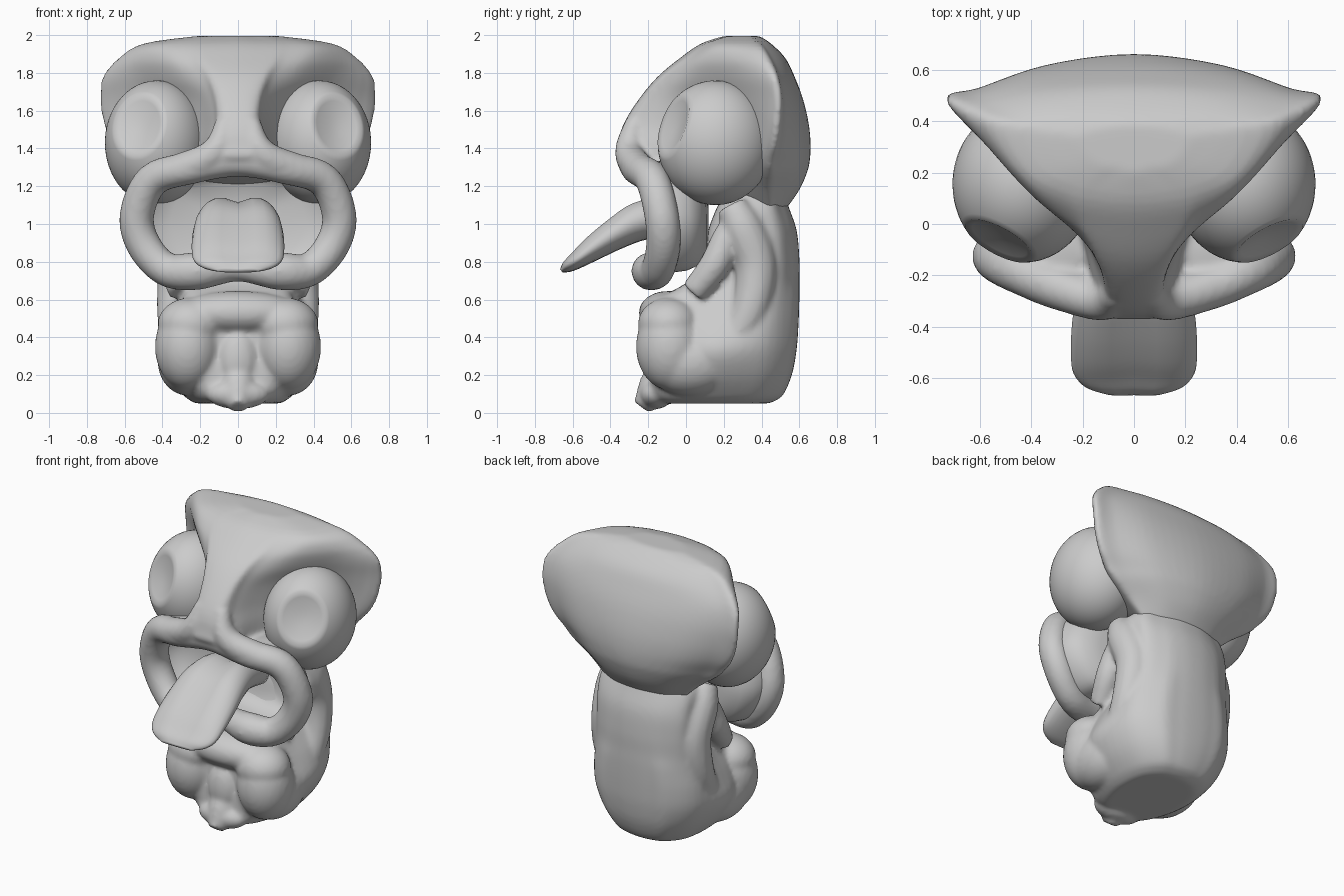
import bpy, bmesh, math
from mathutils import Vector, Matrix

if "Cube" in bpy.data.objects:
    bpy.data.objects.remove(bpy.data.objects["Cube"])


def spline(p, n, closed):
    """Catmull-Rom resampling, n steps per span."""
    m, out = len(p), []
    for i in range(m if closed else m - 1):
        if closed:
            a, b, c, d = (p[(i + k) % m] for k in (-1, 0, 1, 2))
        else:
            a, b, c, d = (p[min(max(i + k, 0), m - 1)] for k in (-1, 0, 1, 2))
        for s in range(n):
            t = s / n
            out.append(0.5 * (2 * b + (c - a) * t + (2 * a - 5 * b + 4 * c - d) * t * t
                              + (3 * b - a - 3 * c + d) * t ** 3))
    if not closed:
        out.append(p[-1].copy())
    return out


def skin(bm, rings, caps=(True, True), loop=False):
    vs = [[bm.verts.new(p) for p in r] for r in rings]
    n, m = len(vs[0]), len(vs)
    for i in range(m if loop else m - 1):
        a, b = vs[i], vs[(i + 1) % m]
        for j in range(n):
            k = (j + 1) % n
            bm.faces.new((a[j], a[k], b[k], b[j]))
    if not loop:
        if caps[0]:
            bm.faces.new(vs[0])
        if caps[1]:
            bm.faces.new(vs[-1])


def along(rings, n):
    """Resample a stack of rings lengthwise."""
    return [list(r) for r in zip(*[spline(list(c), n, False) for c in zip(*rings)])]


def half_slice(z, half):
    """Horizontal slice from a half outline running front to back."""
    pts = [Vector((x, y, z)) for x, y in half]
    return spline(pts + [Vector((-p.x, p.y, p.z)) for p in pts[-2:0:-1]], 5, True)


def tube(bm, path, ref=Vector((1, 0, 0)), closed=False):
    """Round tube; path points are (x, y, z, radius)."""
    pts = spline([Vector(p) for p in path], 6, closed)
    rings, m = [], len(pts)
    for i, p in enumerate(pts):
        a = pts[i - 1] if closed or i else p
        b = pts[(i + 1) % m] if closed or i < m - 1 else p
        t = (b - a).to_3d().normalized()
        u = t.cross(ref).normalized()
        v = u.cross(t)
        rings.append([p.to_3d() + p.w * (u * math.cos(k * math.pi / 8) + v * math.sin(k * math.pi / 8))
                      for k in range(16)])
    skin(bm, rings, loop=closed)


def blob(bm, loc, size):
    bmesh.ops.create_uvsphere(bm, u_segments=32, v_segments=20, radius=1,
                              matrix=Matrix.Translation(loc) @ Matrix.Diagonal((*size, 1)))


def finish(name, bm, voxel=None, smooth=4):
    bmesh.ops.recalc_face_normals(bm, faces=bm.faces)
    me = bpy.data.meshes.new(name)
    bm.to_mesh(me)
    bm.free()
    me.shade_smooth()
    ob = bpy.data.objects.new(name, me)
    bpy.context.collection.objects.link(ob)
    if voxel:
        r = ob.modifiers.new("blend", 'REMESH')
        r.mode, r.voxel_size, r.use_smooth_shade = 'VOXEL', voxel, True
        s = ob.modifiers.new("soften", 'SMOOTH')
        s.factor, s.iterations = 0.5, smooth


# Head shell: z, front y, nose half width, two brow points, side tip, back y
head = [
    (1.08, .32, .12, (.20, .34), (.25, .37), (.30, .44), .53),
    (1.18, .20, .18, (.26, .26), (.33, .33), (.41, .43), .60),
    (1.27, -.12, .18, (.24, .08), (.35, .26), (.53, .43), .64),
    (1.33, -.35, .15, (.22, .00), (.36, .25), (.59, .43), .655),
    (1.42, -.36, .14, (.21, -.02), (.36, .24), (.66, .45), .66),
    (1.53, -.33, .12, (.21, -.01), (.38, .24), (.705, .465), .65),
    (1.66, -.25, .13, (.24, .01), (.43, .23), (.725, .475), .62),
    (1.78, -.15, .17, (.32, .05), (.51, .25), (.715, .46), .575),
    (1.88, -.03, .22, (.38, .10), (.53, .26), (.63, .42), .525),
    (1.955, .08, .22, (.37, .17), (.45, .26), (.50, .38), .45),
    (1.995, .20, .09, (.15, .24), (.19, .28), (.22, .34), .39),
]
bm = bmesh.new()
slices = []
for z, yf, wn, m1, m2, (tx, ty), yb in head:
    slices.append(half_slice(z, [(0, yf), (wn * .8, yf + .02), (wn * 1.1, yf * .6 + m1[1] * .4), m1, m2, (tx, ty),
                                 (tx * .84, yb - .66 * (yb - ty)), (tx * .5, yb - .2 * (yb - ty)), (0, yb)]))
skin(bm, along(slices, 4))

# Rolled lips, with ridges running up into the snout
lip_half = [(0, -.27, 1.335, .085), (.25, -.26, 1.295, .085), (.45, -.18, 1.235, .09), (.535, -.13, 1.05, .092),
            (.50, -.12, .89, .092), (.38, -.15, .76, .09), (.22, -.19, .75, .1), (0, -.17, .77, .075)]
lip = lip_half + [(-x, y, z, r) for x, y, z, r in lip_half[-2:0:-1]]
tube(bm, lip, Vector((0, 1, 0)), closed=True)
for s in (-1, 1):
    tube(bm, [(s * .07, -.27, 1.54, .05), (s * .10, -.30, 1.42, .07), (s * .17, -.29, 1.345, .08),
              (s * .32, -.24, 1.285, .085)], Vector((0, 1, 0)))
    # Cheek filling between lip, snout and eye
    blob(bm, (s * .28, -.10, 1.28), (.18, .15, .055))
finish("head_and_lips", bm, .016)

# Mouth bowl behind the lips
bm = bmesh.new()
edge = [p.to_3d() for p in spline([Vector(p) for p in lip], 6, True)]
skin(bm, [[Vector((p.x * s, p.y + (.12 - p.y) * t, 1 + (p.z - 1) * s)) for p in edge]
          for s, t in ((1.03, 0), (1.02, .3), (.97, .6), (.86, .82), (.66, .95), (.3, 1))], caps=(False, True))
finish("mouth_bowl", bm)

# Tongue: y, z, half width, half thickness, downward slope
bm = bmesh.new()
rings = []
for y, z, w, t, a in [
        (.10, .99, .16, .10, -.1), (-.10, 1.04, .19, .115, .1), (-.25, 1.02, .22, .11, .35),
        (-.38, .95, .24, .09, .55), (-.50, .87, .245, .07, .68), (-.58, .81, .235, .05, .7),
        (-.63, .775, .19, .035, .7), (-.66, .752, .11, .012, .7)]:
    ring = []
    for k in range(24):
        c, s = math.cos(k * math.pi / 12), math.sin(k * math.pi / 12)
        x = math.copysign(abs(c) ** .75, c) * w
        h = t * s - (.35 * t * math.exp(-(c / .25) ** 2) if s > 0 else 0)
        ring.append(Vector((x, y - h * math.sin(a), z + h * math.cos(a))))
    rings.append(ring)
skin(bm, along(rings, 4))
finish("tongue", bm)

# Eyes with a dished pupil facing forward and outward
for side in (-1, 1):
    bm = bmesh.new()
    bmesh.ops.create_uvsphere(bm, u_segments=48, v_segments=40, radius=1)
    for v in bm.verts:
        ang = math.acos(max(-1, min(1, v.co.z)))
        if ang < .54:
            v.co *= 1 - .23 * (1 - (ang / .54) ** 2) ** .8
    look = Vector((side * .40, -.84, .33)).to_track_quat('Z', 'Y').to_matrix().to_4x4()
    bm.transform(Matrix.Translation((side * .43, .155, 1.43)) @ Matrix.Diagonal((.275, .305, .33, 1)) @ look)
    finish("eye_right" if side > 0 else "eye_left", bm)

# Body column: z, front y, back y, half width, side pinch
bm = bmesh.new()
body = [(.05, -.12, .44, .22, 1), (.09, -.17, .51, .28, 1), (.2, -.18, .56, .36, 1.04), (.33, -.17, .585, .41, 1.04),
        (.46, -.17, .595, .415, .92), (.6, -.13, .60, .39, .80), (.7, .02, .60, .36, .82), (.82, .09, .60, .35, .88),
        (.97, .12, .585, .35, .95), (1.1, .17, .54, .33, 1), (1.22, .24, .50, .22, 1)]
skin(bm, along([half_slice(z, [(0, f), (.65 * w, f + .02), (w * k, f * .62 + b * .38), (w * .95, f * .25 + b * .75),
                               (.62 * w, b - .04), (.3 * w, b - .008), (0, b)]) for z, f, b, w, k in body], 4))
for s in (-1, 1):
    # Front thighs, side arm and inner fold
    blob(bm, (s * .25, -.09, .47), (.175, .165, .14))
    blob(bm, (s * .265, -.085, .35), (.175, .18, .23))
    blob(bm, (s * .26, .02, .27), (.165, .24, .18))
    tube(bm, [(s * .31, .24, 1.1, .08), (s * .32, .30, .98, .11), (s * .315, .37, .78, .11),
              (s * .33, .34, .55, .10), (s * .32, .24, .36, .09)])
    tube(bm, [(s * .31, .27, 1.06, .05), (s * .32, .21, .92, .075), (s * .33, .15, .78, .08),
              (s * .30, .04, .64, .07)])
# Chest bridge over the arch, centre stub and toe
blob(bm, (0, -.10, .53), (.34, .15, .115))
blob(bm, (0, -.15, .28), (.105, .075, .16))
blob(bm, (0, -.16, .10), (.17, .09, .08))
tube(bm, [(0, -.12, .22, .09), (0, -.17, .12, .09), (0, -.235, .03, .05)])
finish("body", bm, .015, 6)
